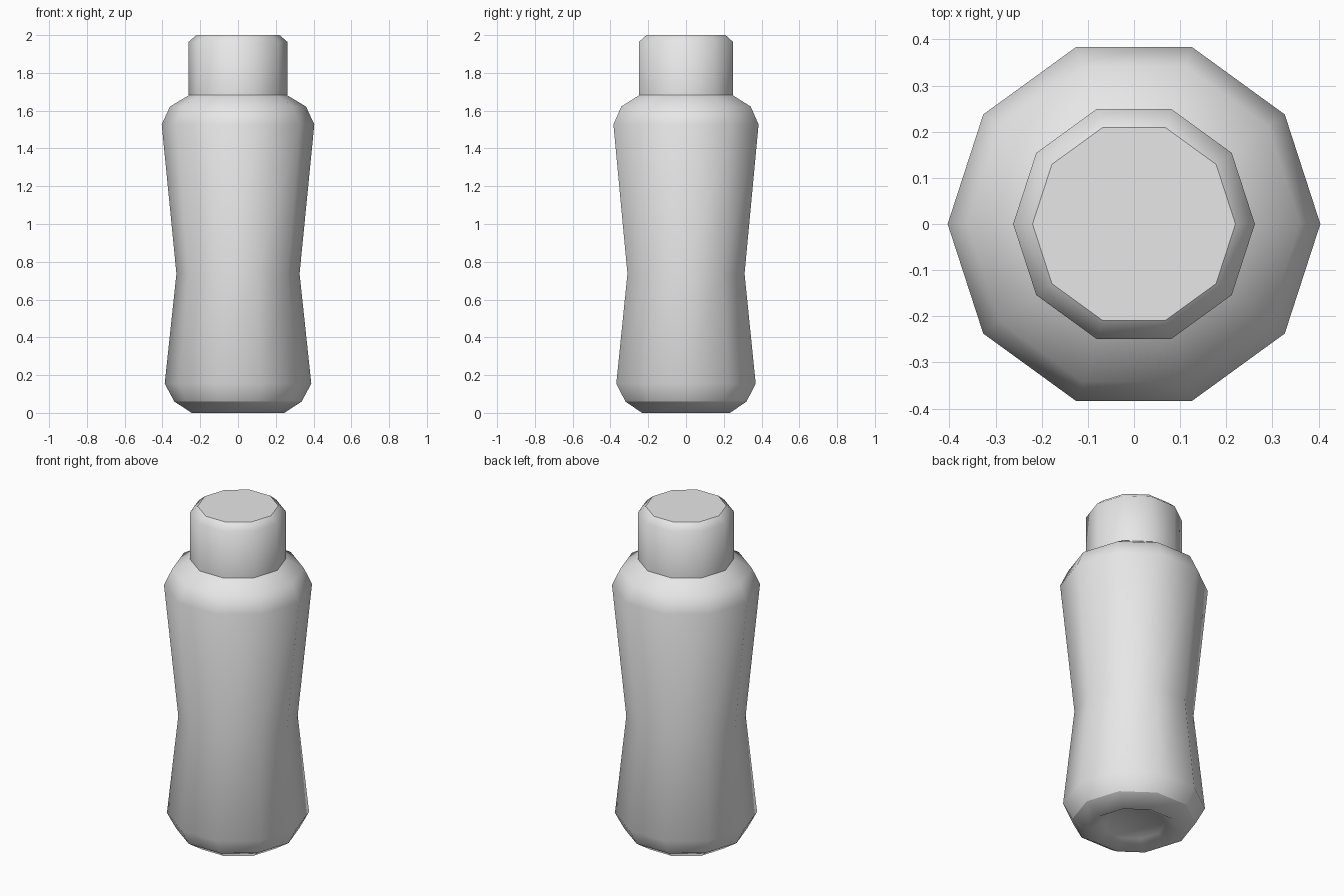
import bpy, bmesh, math

cube = bpy.data.objects.get("Cube")
if cube:
    bpy.data.objects.remove(cube, do_unlink=True)

SIDES = 10

grey = bpy.data.materials.new("light grey")
grey.use_nodes = True
colour = (0.8, 0.8, 0.8, 1)
grey.diffuse_color = colour
grey.node_tree.nodes["Principled BSDF"].inputs["Base Color"].default_value = colour


def lathe(name, profile, sharp_rings):
    """Turn a (radius, height) profile into a closed, smooth ten-sided solid."""
    bm = bmesh.new()
    rings = []
    for r, z in profile:
        angles = [math.tau * i / SIDES for i in range(SIDES)]
        rings.append([bm.verts.new((r * math.cos(a), r * math.sin(a), z)) for a in angles])
    for low, high in zip(rings, rings[1:]):
        for i in range(SIDES):
            j = (i + 1) % SIDES
            bm.faces.new((low[i], low[j], high[j], high[i]))
    bm.faces.new(rings[0][::-1])
    bm.faces.new(rings[-1])
    for face in bm.faces:
        face.smooth = True
    # Keep selected rings crisp
    for k in sharp_rings:
        for i in range(SIDES):
            bm.edges.get((rings[k][i], rings[k][(i + 1) % SIDES])).smooth = False
    mesh = bpy.data.meshes.new(name)
    bm.to_mesh(mesh)
    bm.free()
    mesh.materials.append(grey)
    obj = bpy.data.objects.new(name, mesh)
    bpy.context.collection.objects.link(obj)
    return obj


# Waisted bottle body with a shallow hollow underneath
lathe("bottle_body", [
    (0.17, 0.045), (0.245, 0), (0.337, 0.06), (0.388, 0.155), (0.326, 0.737),
    (0.404, 1.527), (0.36, 1.622), (0.255, 1.685),
], sharp_rings=[2, 7])

# Cap with a chamfered rim
lathe("bottle_cap", [(0.262, 1.682), (0.262, 1.964), (0.22, 2.0)], sharp_rings=[0, 2])
